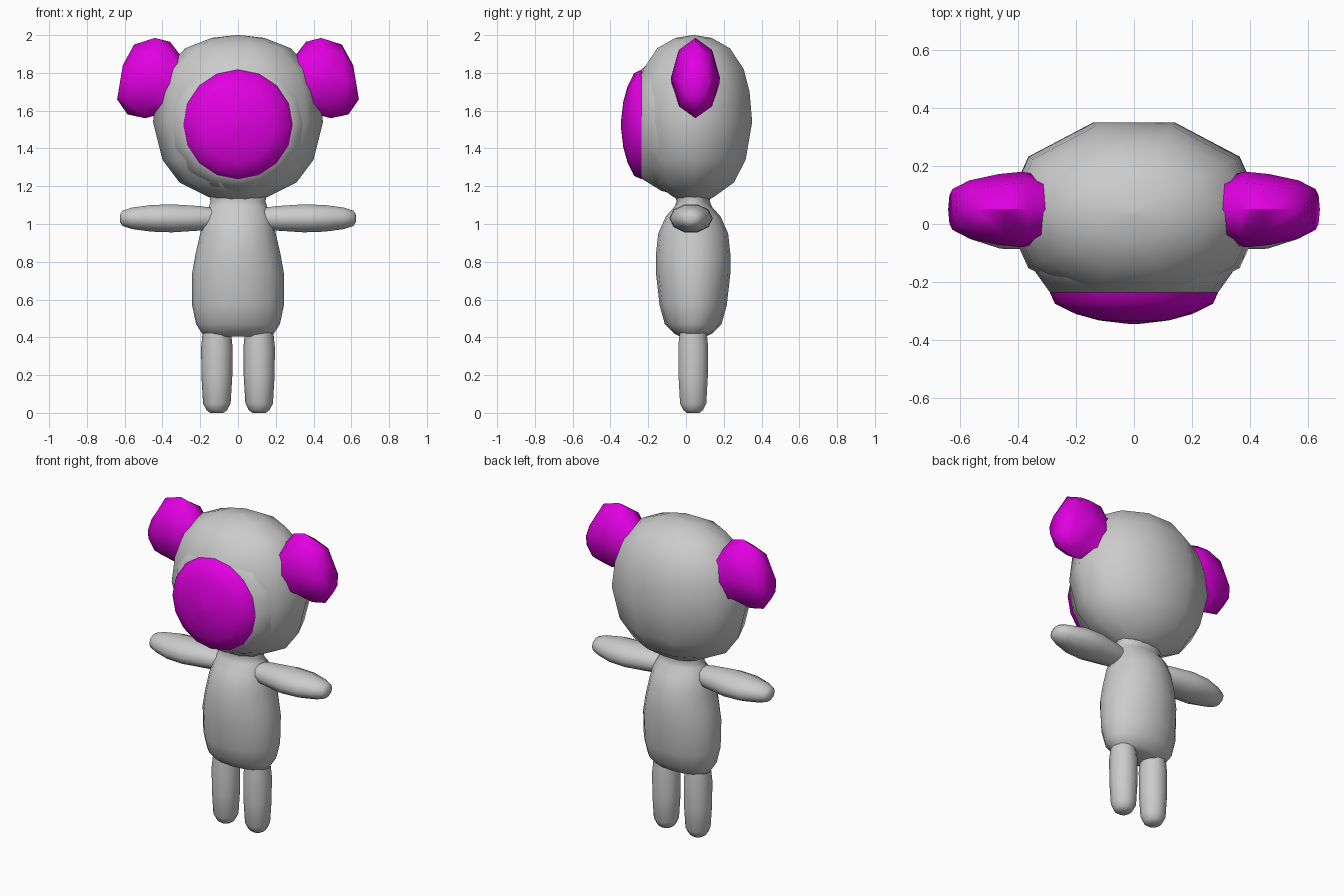
import bpy, math
from mathutils import Vector

cube = bpy.data.objects.get("Cube")
if cube:
    bpy.data.objects.remove(cube, do_unlink=True)


def material(name, color):
    m = bpy.data.materials.new(name)
    m.use_nodes = True
    m.diffuse_color = color
    m.node_tree.nodes["Principled BSDF"].inputs["Base Color"].default_value = color
    return m


grey = material("soft grey", (0.6, 0.6, 0.6, 1))
magenta = material("bright magenta", (0.75, 0.0, 0.75, 1))
X, Y, Z = Vector((1, 0, 0)), Vector((0, 1, 0)), Vector((0, 0, 1))
MID = 0.038


def loft(name, rings, sides, mat, caps=(True, True), angle=60):
    """Skin a list of (centre, half axis a, half axis b) ellipses."""
    verts, faces = [], []
    for c, a, b in rings:
        for i in range(sides):
            t = 2 * math.pi * i / sides
            verts.append(Vector(c) + a * math.cos(t) + b * math.sin(t))
    for r in range(len(rings) - 1):
        for i in range(sides):
            j = (i + 1) % sides
            faces.append((r * sides + i, r * sides + j,
                          (r + 1) * sides + j, (r + 1) * sides + i))
    if caps[0]:
        faces.append(tuple(reversed(range(sides))))
    if caps[1]:
        faces.append(tuple(range(len(verts) - sides, len(verts))))
    me = bpy.data.meshes.new(name)
    me.from_pydata(verts, [], faces)
    me.materials.append(mat)
    ob = bpy.data.objects.new(name, me)
    bpy.context.collection.objects.link(ob)
    bpy.ops.object.select_all(action="DESELECT")
    ob.select_set(True)
    bpy.context.view_layer.objects.active = ob
    bpy.ops.object.mode_set(mode="EDIT")
    bpy.ops.mesh.select_all(action="SELECT")
    bpy.ops.mesh.normals_make_consistent(inside=False)
    bpy.ops.object.mode_set(mode="OBJECT")
    bpy.ops.object.shade_smooth_by_angle(angle=math.radians(angle))
    return ob


# Head: ten-sided rounded form, flattened front to back
head = [(1.13, 0.12), (1.145, 0.16), (1.22, 0.31), (1.34, 0.4), (1.54, 0.45),
        (1.7, 0.43), (1.82, 0.385), (1.93, 0.28), (1.985, 0.14), (2.0, 0.01)]
loft("head", [((0, 0.04, z), X * r, Y * r * 0.725) for z, r in head], 10, grey)

# Rim that joins the head to the face, and the domed face
loft("face_rim", [((0, -0.06, 1.54), X * 0.38, Z * 0.38),
                  ((0, -0.13, 1.54), X * 0.365, Z * 0.365),
                  ((0, -0.235, 1.53), X * 0.29, Z * 0.29)], 16, grey)
dome = [(-0.235, 0.29), (-0.275, 0.272), (-0.31, 0.2), (-0.332, 0.12), (-0.345, 0.01)]
loft("face", [((0, y, 1.527), X * r, Z * r) for y, r in dome], 16, magenta)

# Torso with a short neck
torso = [(0.405, 0.15, 0.07), (0.42, 0.19, 0.1), (0.47, 0.222, 0.15), (0.57, 0.243, 0.178),
         (0.74, 0.243, 0.197), (0.84, 0.225, 0.197), (0.95, 0.2, 0.185), (1.04, 0.18, 0.145),
         (1.09, 0.155, 0.1), (1.12, 0.145, 0.088), (1.18, 0.16, 0.1)]
loft("torso", [((0, MID, z), X * a, Y * b) for z, a, b in torso], 16, grey)

# Limb and ear cross-sections
arm = [(0.08, 0.05, 0.05), (0.2, 0.085, 0.068), (0.35, 0.115, 0.078), (0.46, 0.112, 0.074),
       (0.56, 0.08, 0.06), (0.61, 0.055, 0.043), (0.625, 0.025, 0.02)]
leg = [(0.0, 0.035), (0.015, 0.055), (0.05, 0.073), (0.2, 0.082), (0.35, 0.083), (0.48, 0.07)]
# Ear rings: top x and z, bottom x and z, half depth
ear = [(0.22, 1.88, 0.33, 1.57, 0.11), (0.31, 1.9, 0.41, 1.58, 0.125),
       (0.36, 1.965, 0.41, 1.583, 0.13), (0.44, 1.985, 0.49, 1.56, 0.122),
       (0.55, 1.95, 0.585, 1.58, 0.1), (0.61, 1.84, 0.64, 1.66, 0.07)]

for side, s in (("left", 1), ("right", -1)):
    loft(side + "_arm", [((s * x, 0.027, 1.03), Y * a, Z * b) for x, a, b in arm], 10, grey)
    loft(side + "_leg", [((s * 0.112, MID, z), X * r, Y * r) for z, r in leg], 10, grey)
    rings = []
    for tx, tz, bx, bz, depth in ear:
        top, bottom = Vector((s * tx, 0.05, tz)), Vector((s * bx, 0.05, bz))
        rings.append(((top + bottom) / 2, (top - bottom) / 2, Y * depth))
    loft(side + "_ear", rings, 8, magenta)
